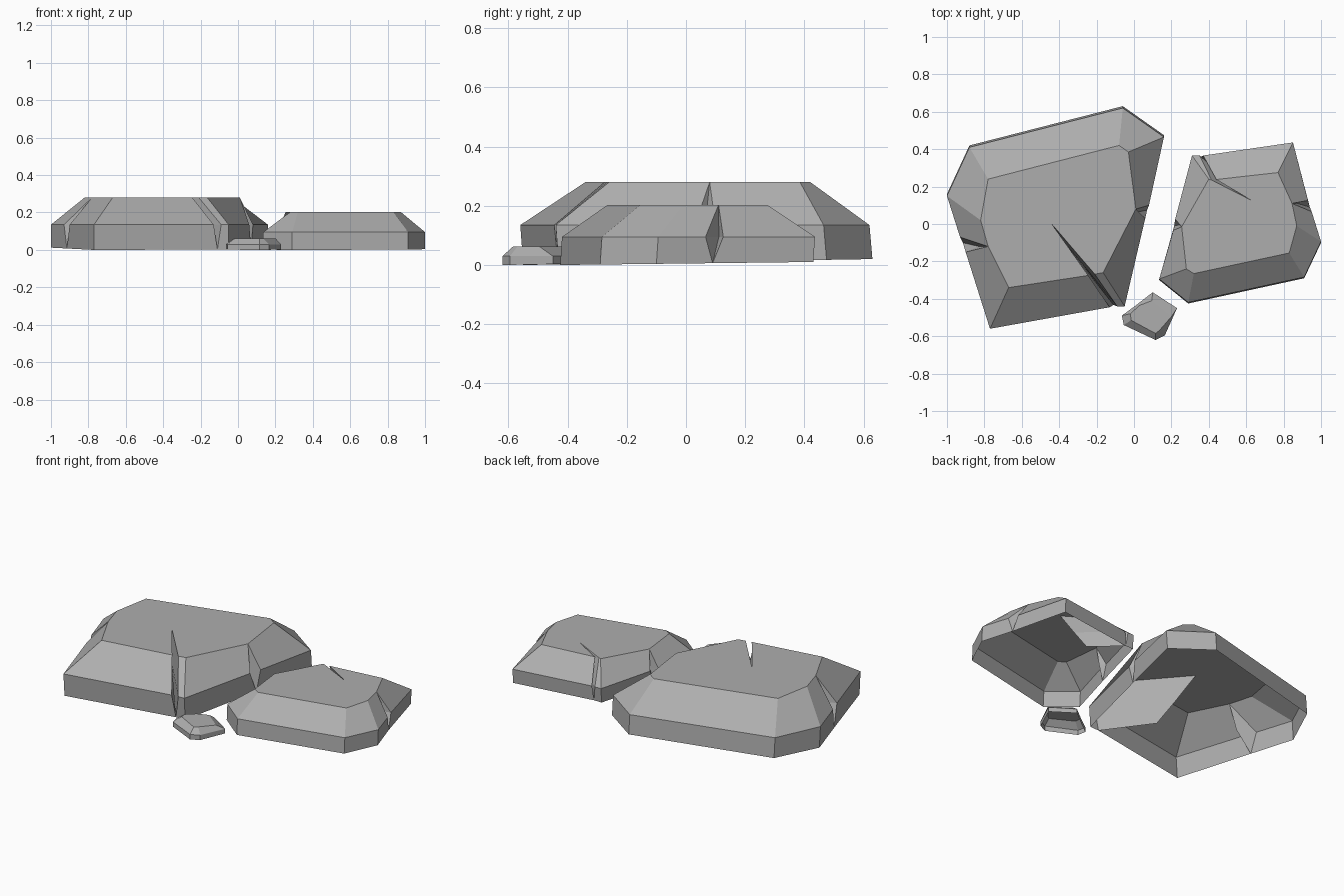
import bpy
import bmesh
from mathutils import Vector

cube = bpy.data.objects.get("Cube")
if cube:
    bpy.data.objects.remove(cube, do_unlink=True)

# One stone colour for everything
stone = bpy.data.materials.new("grey_stone")
stone.use_nodes = True
grey = (0.42, 0.42, 0.42, 1.0)
stone.diffuse_color = grey
stone.node_tree.nodes["Principled BSDF"].inputs["Base Color"].default_value = grey


# Each column holds the plan position at the base, the shoulder and the top
def corner(outline, top):
    return [(Vector(outline), Vector(outline), Vector(top))]


def notch(first, inner, last, top):
    """Chipped edge, widest at the shoulder and closed at base and top."""
    first, inner, last, top = map(Vector, (first, inner, last, top))
    base = (first + last) / 2
    return [(base, first, top), (base, inner, top), (base, last, top)]


def crack(first, last, first_top, last_top, tip):
    """Thin wedge running from the edge to a tip on the top face."""
    first, last, first_top, last_top, tip = map(
        Vector, (first, last, first_top, last_top, tip))
    mouth = (first + last) / 2
    floor = tip.lerp(mouth, 0.4)
    return [(mouth, first, first_top),
            (floor, (floor + tip) / 2, tip),
            (mouth, last, last_top)]


def build_rock(name, columns, shoulder, height, slant=0.0, tilt=0.017):
    """Loft base, shoulder and top rings; columns run clockwise from above."""
    bm = bmesh.new()
    lowest = min(c[0].y for c in columns)
    grid = []
    for base, mid, top in columns:
        grid.append([
            bm.verts.new((base.x, base.y, tilt * (base.y - lowest))),
            bm.verts.new((mid.x, mid.y + slant, shoulder)),
            bm.verts.new((top.x, top.y, height))])
    for i, here in enumerate(grid):
        after = grid[(i + 1) % len(grid)]
        for row in range(2):
            bm.faces.new((after[row], here[row], here[row + 1], after[row + 1]))
    bm.faces.new([column[2] for column in reversed(grid)])
    bmesh.ops.remove_doubles(bm, verts=bm.verts, dist=0.0005)
    mesh = bpy.data.meshes.new(name)
    bm.to_mesh(mesh)
    bm.free()
    mesh.materials.append(stone)
    obj = bpy.data.objects.new(name, mesh)
    bpy.context.collection.objects.link(obj)
    return obj


# Large slab on the right-hand side of the model
large = (
    corner((-1.0, 0.16), (-0.82, 0.02))
    + corner((-0.88, 0.42), (-0.78, 0.24))
    + corner((-0.06, 0.63), (-0.08, 0.42))
    + corner((0.16, 0.475), (-0.03, 0.385))
    + notch((0.08, 0.11), (0.025, 0.075), (0.06, 0.04), (0.01, 0.08))
    + corner((-0.05, -0.43), (-0.165, -0.26))
    + crack((-0.09, -0.43), (-0.13, -0.435),
            (-0.21, -0.268), (-0.245, -0.275), (-0.44, 0.0))
    + corner((-0.77, -0.55), (-0.67, -0.34))
    + notch((-0.9, -0.14), (-0.83, -0.11), (-0.93, -0.06), (-0.78, -0.12)))
build_rock("large_rock", large, 0.135, 0.28, slant=-0.01)

# Medium slab on the left-hand side of the model
medium = (
    corner((0.31, 0.36), (0.4, 0.24))
    + crack((0.35, 0.36), (0.37, 0.36),
            (0.415, 0.235), (0.44, 0.238), (0.63, 0.125))
    + corner((0.85, 0.43), (0.77, 0.275))
    + notch((0.93, 0.12), (0.87, 0.105), (0.95, 0.06), (0.845, 0.11))
    + corner((1.0, -0.1), (0.87, -0.01))
    + corner((0.91, -0.29), (0.83, -0.155))
    + corner((0.29, -0.425), (0.32, -0.265))
    + corner((0.135, -0.3), (0.28, -0.24))
    + notch((0.21, -0.04), (0.245, -0.01), (0.22, 0.02), (0.255, -0.015)))
build_rock("medium_rock", medium, 0.095, 0.203, slant=0.006, tilt=0.012)

# Small loose chip in front
small = (
    corner((0.1, -0.365), (0.095, -0.41))
    + corner((0.23, -0.45), (0.2, -0.495))
    + corner((0.165, -0.595), (0.135, -0.57))
    + corner((0.115, -0.62), (0.115, -0.585))
    + corner((-0.055, -0.54), (-0.015, -0.515))
    + corner((-0.065, -0.49), (-0.02, -0.48))
    + corner((0.01, -0.435), (0.03, -0.435)))
build_rock("small_rock", small, 0.03, 0.062)
